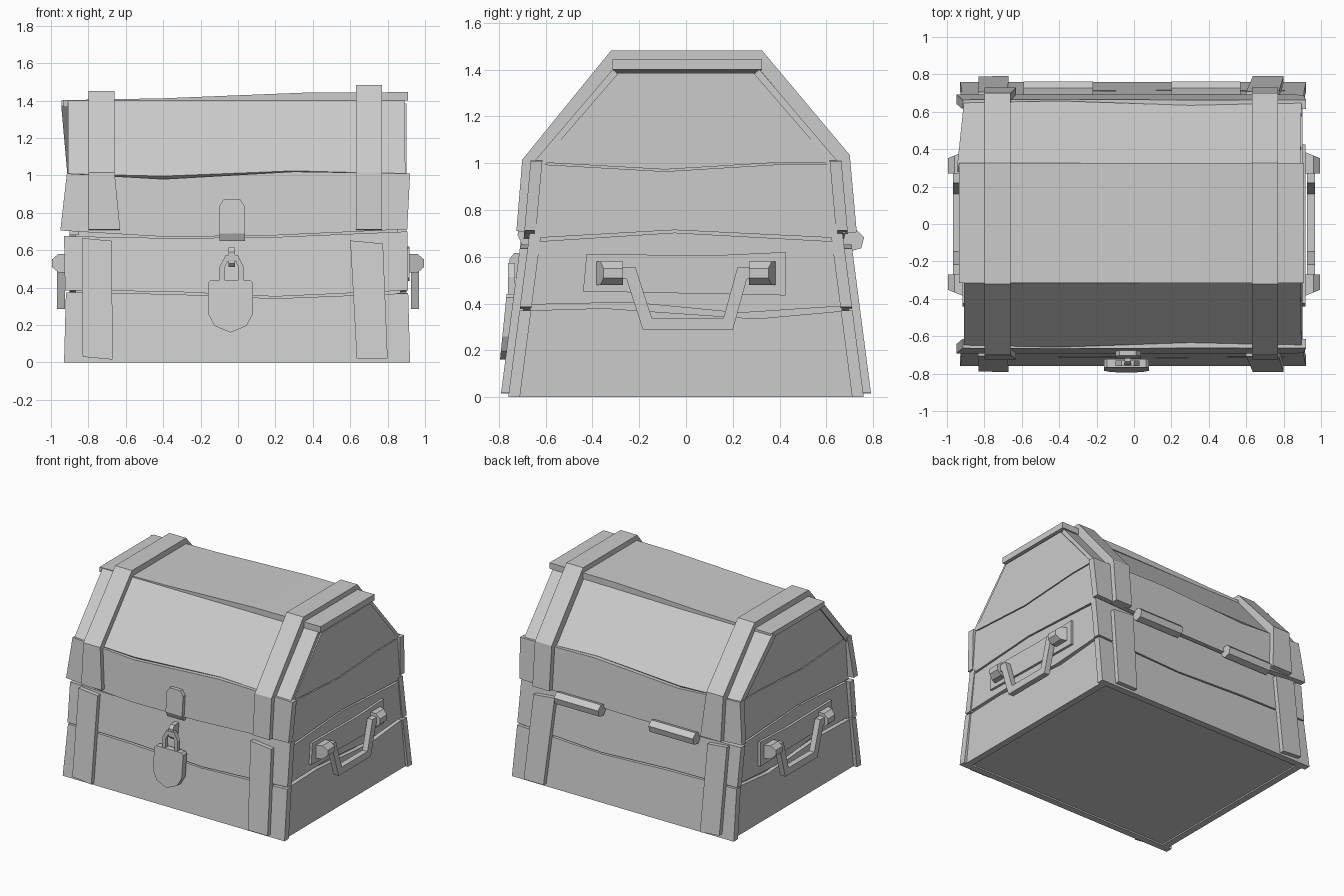
import bpy, bmesh, math
from mathutils import Vector


def slab(name, pts, place):
    """Extrude a 2D outline: place(u, v, d) gives the 3D point, d = 0 or 1."""
    bm = bmesh.new()
    a, b = [[bm.verts.new(place(u, v, d)) for u, v in pts] for d in (0, 1)]
    bm.faces.new(a)
    bm.faces.new(b[::-1])
    n = len(pts)
    for i in range(n):
        j = (i + 1) % n
        bm.faces.new((a[i], b[i], b[j], a[j]))
    bmesh.ops.recalc_face_normals(bm, faces=bm.faces)
    me = bpy.data.meshes.new(name)
    bm.to_mesh(me)
    bm.free()
    ob = bpy.data.objects.new(name, me)
    bpy.context.collection.objects.link(ob)
    return ob


def offset(path, dist):
    """Mitred offset of an open polyline (to the left of travel)."""
    p = [Vector(q) for q in path]
    out = []
    for i in range(len(p)):
        e = [(p[k + 1] - p[k]).normalized() for k in (i - 1, i) if 0 <= k < len(p) - 1]
        ns = [Vector((-t.y, t.x)) for t in e]
        m = sum(ns, Vector((0, 0))).normalized()
        out.append(tuple(p[i] + m * dist / m.dot(ns[0])))
    return out


def band(path, lo, hi):
    return offset(path, hi) + offset(path, lo)[::-1]


def body_face(s, out, t):
    """Sloping wall of the body, s = -1 front, 1 back."""
    return lambda x, z, d: (x, s * (0.76 - 0.13 * z + out - t * d), z)


def lid_face(s, out, t):
    return lambda x, z, d: (x, s * (0.692 - 0.09 * (z - 0.7) + out - t * d), z)


def slope_face(s, t):
    """Sloping roof of the lid, v runs 0..1 from eave to top."""
    return lambda x, v, d: (x, s * (0.655 - 0.345 * v - 0.76 * t * d),
                            1.0 + 0.405 * v - 0.65 * t * d)


def along_x(x0, x1):
    return lambda y, z, d: (x0 + (x1 - x0) * d, y, z)


# inner core
half = [(0.71, 0.01), (0.63, 0.68), (0.61, 1.0), (0.285, 1.38)]
slab("core", half + [(-y, z) for y, z in half[::-1]], along_x(-0.87, 0.87))

# front and back boards
low = [(-0.93, 0), (0.92, 0), (0.91, 0.37), (0.2, 0.342), (-0.35, 0.365), (-0.92, 0.375)]
mid = [(-0.925, 0.385), (-0.35, 0.378), (0.2, 0.352), (0.91, 0.385),
       (0.905, 0.70), (0.15, 0.668), (-0.4, 0.665), (-0.93, 0.675)]
eave = [(-0.95, 0.705), (-0.4, 0.672), (0.15, 0.677), (0.905, 0.712),
        (0.92, 1.01), (0.3, 1.02), (-0.4, 0.98), (-0.915, 1.01)]
for s, side in ((-1, "front"), (1, "back")):
    slab(side + "_low_board", low, body_face(s, 0, 0.05))
    slab(side + "_mid_board", mid, body_face(s, 0, 0.05))
    slab(side + "_lid_board", eave, lid_face(s, 0, 0.05))
    xl = -0.91 if s < 0 else -0.945
    slab(side + "_slope_board", [(-0.91, 0.02), (-0.4, -0.01), (0.3, 0.06), (0.895, 0.02),
                                 (0.89, 0.99), (xl, 0.99)], slope_face(s, 0.045))
    # lower straps
    slab(side + "_strap_left", [(-0.83, 0.03), (-0.67, 0.015), (-0.675, 0.65), (-0.835, 0.665)],
         body_face(s, 0.033, 0.05))
    slab(side + "_strap_right", [(0.635, 0.02), (0.80, 0.02), (0.775, 0.635), (0.60, 0.652)],
         body_face(s, 0.033, 0.05))

# top board, slightly crooked
slab("top_board", [(-0.935, 1.365), (-0.4, 1.385), (0.35, 1.395), (0.91, 1.40),
                   (0.91, 1.445), (0.35, 1.442), (-0.4, 1.412), (-0.935, 1.402)],
     lambda x, z, d: (x, -0.315 + 0.64 * d, z))

# lid straps wrapping over the top
for name, x0, w, top, flare in (("lid_strap_left", -0.80, 0.14, 1.45, 0.03),
                                ("lid_strap_right", 0.63, 0.14, 1.482, 0.0)):
    path = [(-0.725, 0.71), (-0.70, 1.015), (-0.32, top),
            (0.325, top), (0.70, 1.035), (0.73, 0.705)]
    slab(name, band(path, -0.06, 0),
         lambda y, z, d: (x0 + (w + (flare if z < 0.8 else 0)) * d, y, z))

# side boards
sides = {
    "low": [(-0.735, 0), (0.735, 0), (0.69, 0.37), (0.3, 0.335), (-0.35, 0.38), (-0.69, 0.37)],
    "mid": [(-0.685, 0.395), (-0.24, 0.405), (0.23, 0.36), (0.685, 0.39),
            (0.64, 0.665), (-0.05, 0.703), (-0.64, 0.665)],
    "lid": [(-0.65, 0.68), (-0.05, 0.714), (0.65, 0.68), (0.62, 0.995), (0.4, 0.995),
            (-0.09, 0.965), (-0.62, 0.995)],
    "gable": [(-0.62, 1.003), (-0.09, 0.973), (0.4, 1.003), (0.62, 1.003),
              (0.29, 1.385), (-0.29, 1.385)],
}
# handle parts
bar = [(-0.32, 0.53), (-0.235, 0.53), (-0.165, 0.312),
       (0.18, 0.312), (0.24, 0.53), (0.32, 0.53)]
lug = [(0.90, 0.48), (0.96, 0.48), (0.995, 0.51), (0.995, 0.55), (0.96, 0.58), (0.90, 0.58)]
for s, side in ((-1, "left"), (1, "right")):
    for part, outline in sides.items():
        slab(f"{side}_{part}_board", outline, along_x(s * 0.85, s * 0.90))
    slab(side + "_handle_plate", [(-0.44, 0.452), (0.425, 0.435), (0.425, 0.62),
                                  (0.1, 0.605), (-0.425, 0.612)], along_x(s * 0.89, s * 0.918))
    slab(side + "_handle_bar", band(bar, -0.026, 0.026), along_x(s * 0.925, s * 0.968))
    for e in (-1, 1):
        slab(side + "_handle_lug", lug,
             lambda x, z, d: (s * x, e * (0.27 + d * (0.12 - 0.4 * (x - 0.9))), z))

# hinge barrels at the back
hexagon = [(0.715 + 0.048 * math.cos(a), 0.67 + 0.048 * math.sin(a))
           for a in (math.radians(60 * i + 15) for i in range(6))]
for x in (-0.59, 0.2):
    slab("hinge", hexagon, along_x(x, x + 0.37))

# hasp, staple, shackle and padlock
slab("hasp", [(-0.10, 0.69), (0.037, 0.69), (0.037, 0.835), (0.012, 0.87),
              (-0.078, 0.87), (-0.10, 0.835)], lid_face(-1, 0.027, 0.05))
slab("hasp_bend", [(-0.719, 0.692), (-0.70, 0.65), (-0.66, 0.65), (-0.66, 0.692)],
     along_x(-0.10, 0.037))
slab("staple", [(-0.67, 0.51), (-0.735, 0.51), (-0.755, 0.53), (-0.755, 0.59),
                (-0.735, 0.615), (-0.67, 0.615)], along_x(-0.05, -0.015))
slab("shackle", band([(-0.085, 0.42), (-0.085, 0.51), (-0.058, 0.56), (-0.008, 0.56),
                      (0.016, 0.51), (0.016, 0.42)], -0.013, 0.013),
     lambda x, z, d: (x, -0.76 + 0.03 * d, z))
slab("padlock", [(-0.145, 0.44), (-0.16, 0.425), (-0.16, 0.26), (-0.125, 0.195), (-0.04, 0.16),
                 (0.045, 0.195), (0.08, 0.26), (0.08, 0.425), (0.065, 0.44)],
     lambda x, z, d: (x, -0.768 - 0.1 * (0.43 - z) + 0.045 * d, z))
